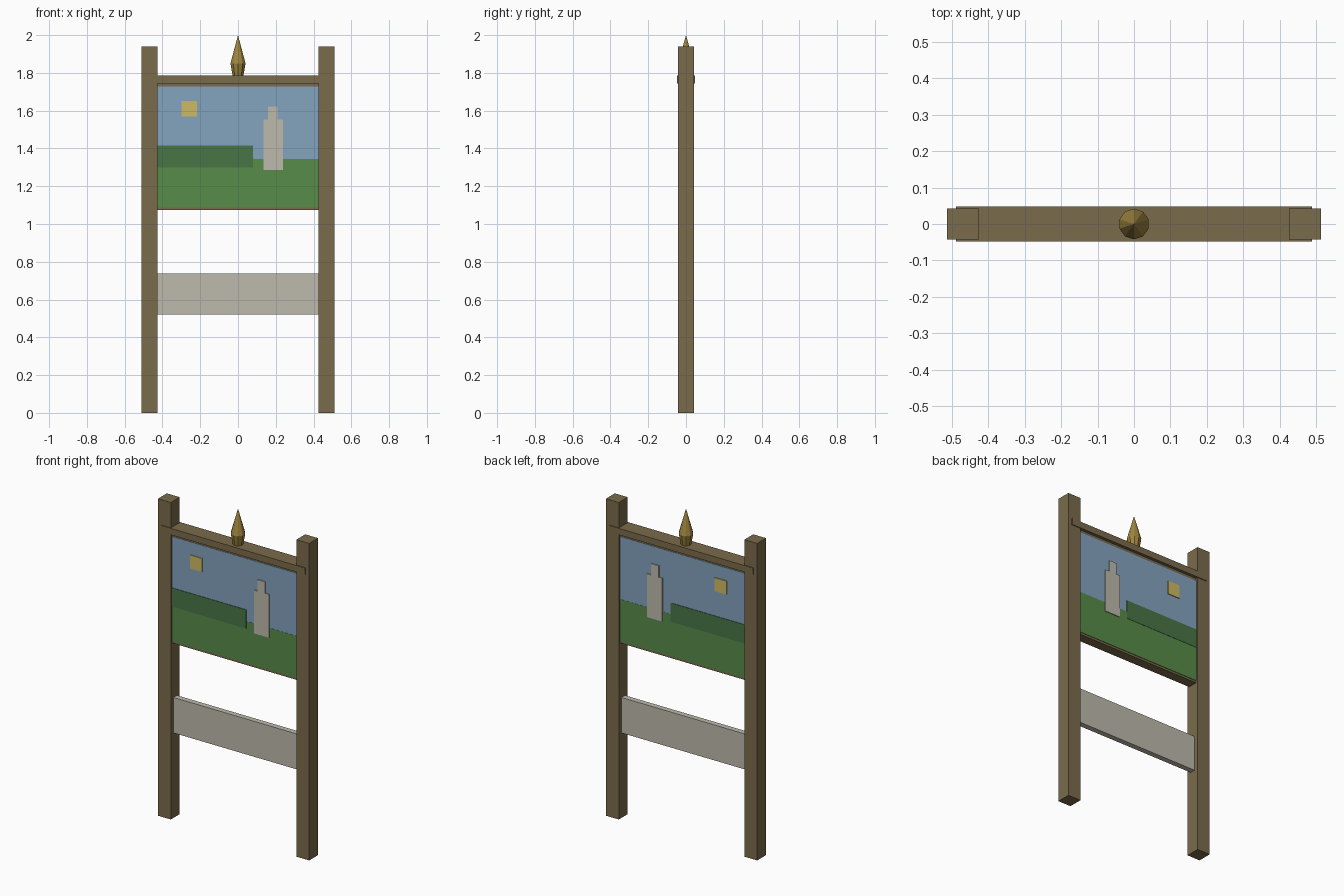
import bpy
import bmesh

cube = bpy.data.objects.get("Cube")
if cube:
    bpy.data.objects.remove(cube, do_unlink=True)


def material(name, rgb):
    # 8-bit display colour to linear
    lin = [((c / 255 + 0.055) / 1.055) ** 2.4 for c in rgb] + [1.0]
    m = bpy.data.materials.new(name)
    m.use_nodes = True
    m.diffuse_color = lin
    m.node_tree.nodes["Principled BSDF"].inputs["Base Color"].default_value = lin
    return m


WOOD = material("weathered_wood", (122, 107, 76))
SKY = material("sky_blue", (132, 163, 191))
GRASS = material("grass_green", (88, 140, 73))
HEDGE = material("hedge_green", (73, 118, 70))
STONE = material("pale_stone", (190, 186, 172))
GOLD = material("gold", (158, 132, 62))
SUN = material("sun_yellow", (207, 186, 98))


def finish(bm, name, mat):
    mesh = bpy.data.meshes.new(name)
    bmesh.ops.recalc_face_normals(bm, faces=bm.faces)
    bm.to_mesh(mesh)
    bm.free()
    mesh.materials.append(mat)
    obj = bpy.data.objects.new(name, mesh)
    bpy.context.collection.objects.link(obj)
    return obj


def box(name, mat, x, y, z):
    """Box spanning the (low, high) range on each axis."""
    bm = bmesh.new()
    bmesh.ops.create_cube(bm, size=1)
    for v in bm.verts:
        v.co = [r[0] if c < 0 else r[1] for c, r in zip(v.co, (x, y, z))]
    return finish(bm, name, mat)


# Posts, top rail, lower plank and the picture board
INNER, OUTER = 0.425, 0.512
SPAN = (-INNER, INNER)
box("left_post", WOOD, (INNER, OUTER), (-0.043, 0.043), (0, 1.94))
box("right_post", WOOD, (-OUTER, -INNER), (-0.043, 0.043), (0, 1.94))
box("top_rail", WOOD, (-0.488, 0.488), (-0.048, 0.048), (1.745, 1.785))
box("lower_plank", STONE, SPAN, (-0.017, 0.017), (0.52, 0.737))
box("picture_board", WOOD, SPAN, (-0.03, 0.03), (1.075, 1.745))

# Painted scene as thin layered plates, repeated on both faces
scene = [
    ("sky", SKY, SPAN, (1.345, 1.728), 0.032),
    ("grass", GRASS, SPAN, (1.088, 1.345), 0.033),
    ("hedge", HEDGE, (-INNER, 0.08), (1.30, 1.415), 0.035),
    ("tower_body", STONE, (0.135, 0.237), (1.287, 1.552), 0.038),
    ("tower_top", STONE, (0.158, 0.21), (1.552, 1.622), 0.038),
    ("sun", SUN, (-0.30, -0.218), (1.568, 1.65), 0.037),
]
for side, s in (("front", -1), ("back", 1)):
    for part, mat, x, z, depth in scene:
        y = sorted((s * 0.0295, s * depth))
        box(f"{side}_{part}", mat, x, y, z)

# Ten-sided pointed finial
bm = bmesh.new()
for r_low, r_high, z_low, z_high in ((0.03, 0.042, 1.785, 1.85), (0.042, 0, 1.85, 2.0)):
    cone = bmesh.ops.create_cone(bm, cap_ends=False, segments=10,
                                 radius1=r_low, radius2=r_high, depth=z_high - z_low)
    bmesh.ops.translate(bm, verts=cone["verts"], vec=(0, 0, (z_low + z_high) / 2))
bmesh.ops.remove_doubles(bm, verts=bm.verts, dist=0.0005)
finish(bm, "finial", GOLD)
